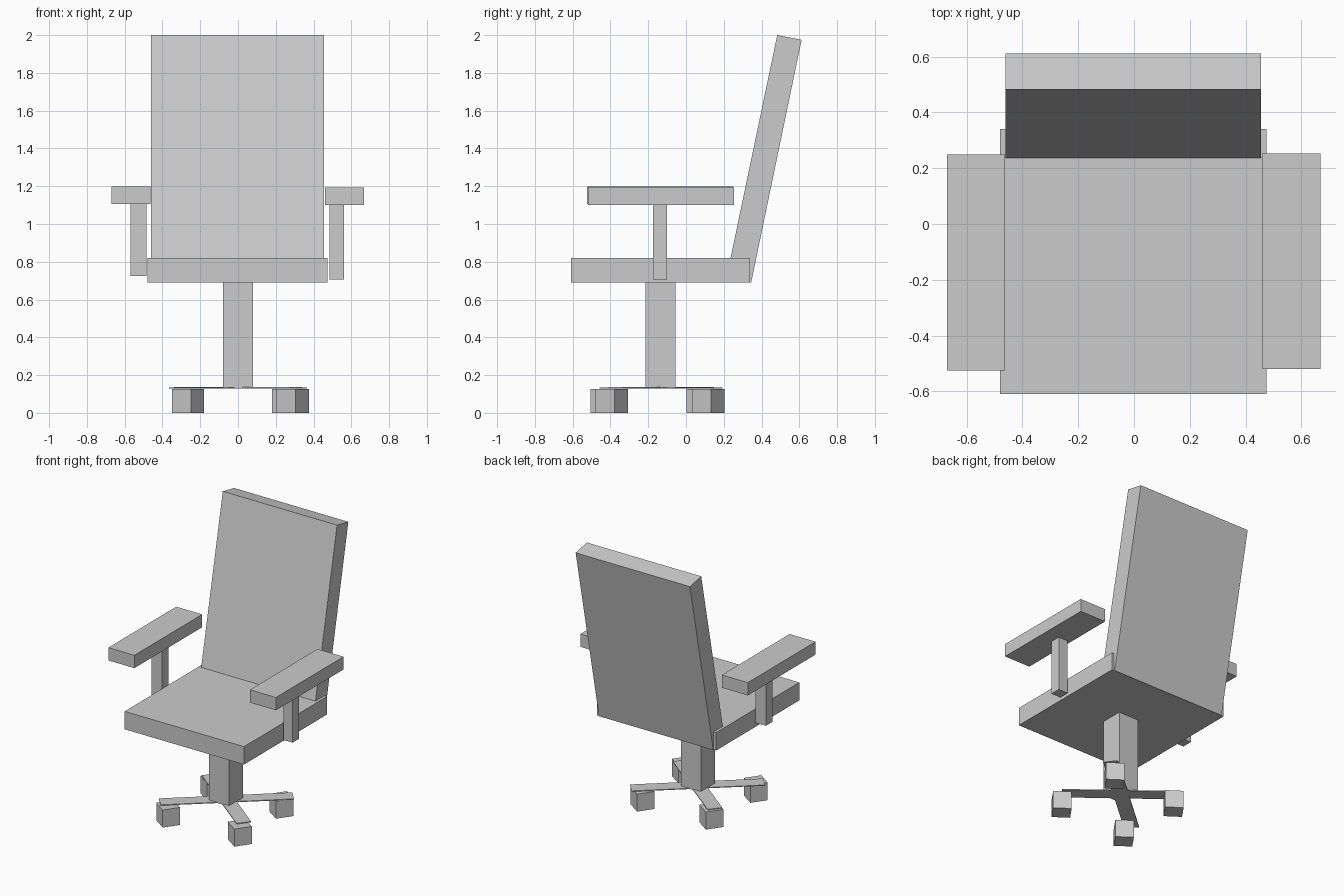
import bpy, bmesh
from math import radians
from mathutils import Matrix, Vector

if "Cube" in bpy.data.objects:
    bpy.data.objects.remove(bpy.data.objects["Cube"])


def box(name, lo, hi, turn=0):
    """Box between two corners, turned about its own vertical axis."""
    lo, hi = Vector(lo), Vector(hi)
    bm = bmesh.new()
    bmesh.ops.create_cube(bm, size=1, matrix=Matrix.Diagonal((*(hi - lo), 1)))
    return finish(name, bm, (lo + hi) / 2, turn)


def finish(name, bm, location=(0, 0, 0), turn=0):
    bmesh.ops.recalc_face_normals(bm, faces=bm.faces)
    mesh = bpy.data.meshes.new(name)
    bm.to_mesh(mesh)
    bm.free()
    ob = bpy.data.objects.new(name, mesh)
    ob.location = location
    ob.rotation_euler.z = radians(turn)
    bpy.context.collection.objects.link(ob)
    return ob


# Seat and column
box("seat", (-0.48, -0.61, 0.69), (0.475, 0.34, 0.82))
box("column", (-0.08, -0.215, 0.13), (0.08, -0.055, 0.69))

# Reclined backrest: side profile extruded across the width
bm = bmesh.new()
profile = [(0.214, 0.715), (0.345, 0.69), (0.612, 1.975), (0.483, 2.0)]
face = bm.faces.new([bm.verts.new((-0.46, y, z)) for y, z in profile])
ext = bmesh.ops.extrude_face_region(bm, geom=[face])["geom"]
bmesh.ops.translate(bm, vec=(0.915, 0, 0),
                    verts=[v for v in ext if isinstance(v, bmesh.types.BMVert)])
# the starting face remains as the left cap
finish("backrest", bm)

# Armrests and their posts (left one sits slightly higher)
box("armrest_right", (0.46, -0.52, 1.10), (0.668, 0.253, 1.193))
box("armrest_left", (-0.67, -0.525, 1.105), (-0.462, 0.25, 1.198))
box("arm_post_right", (0.485, -0.175, 0.705), (0.56, -0.10, 1.105))
box("arm_post_left", (-0.57, -0.175, 0.725), (-0.485, -0.10, 1.105))

# Crossed thin base legs
cy = -0.132
for name, half, turn, z in (("base_leg_a", 0.44, 41, 0.128),
                            ("base_leg_b", 0.39, -38, 0.130)):
    box(name, (-half, cy - 0.05, z), (half, cy + 0.05, z + 0.006), turn)

# Caster blocks
r = 0.061
for name, x, y in (("front_right", 0.29, -0.393), ("front_left", -0.265, -0.42),
                   ("back_right", 0.265, 0.118), ("back_left", -0.265, 0.088)):
    box("caster_" + name, (x - r, y - r, 0), (x + r, y + r, 0.127), -35)
